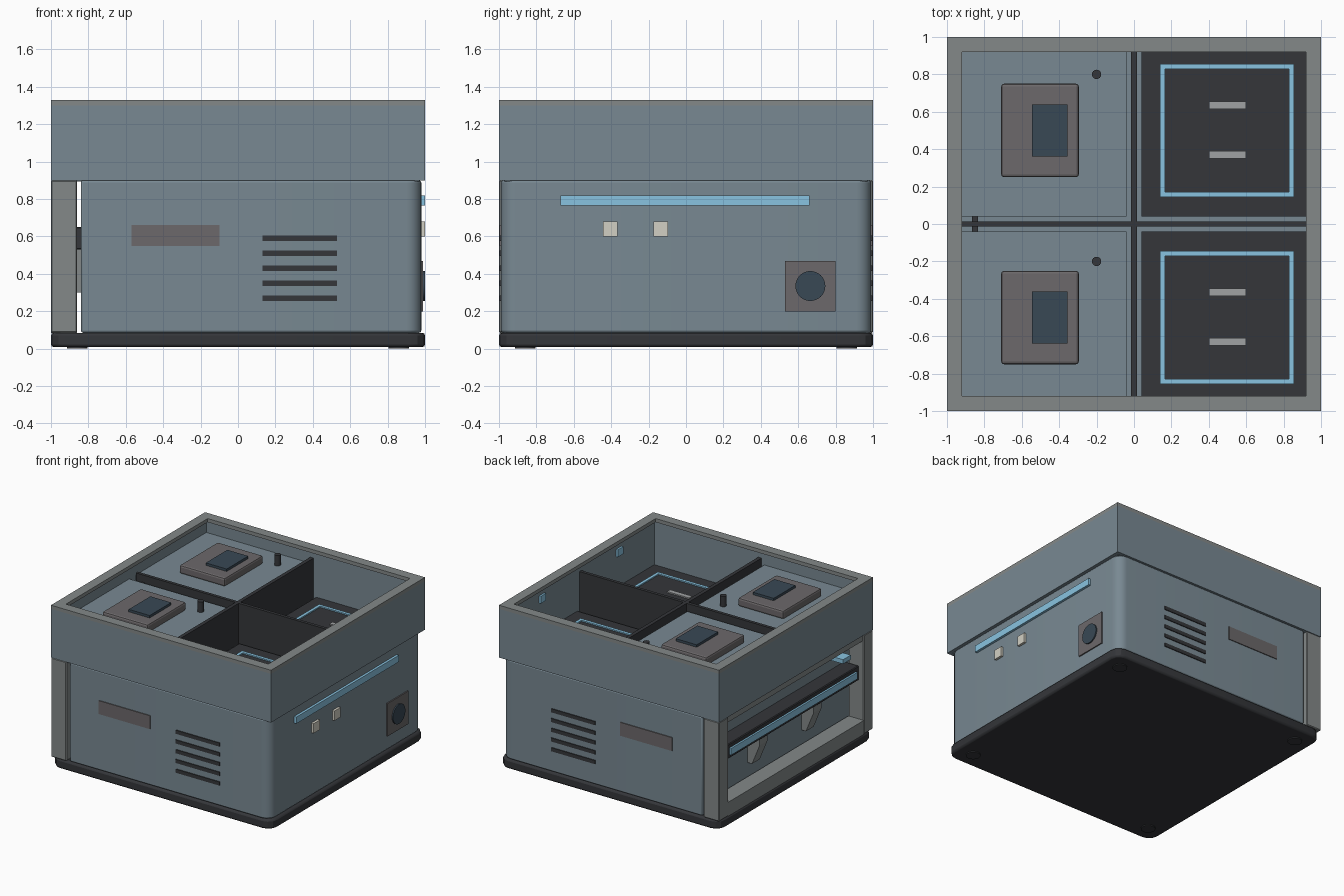
import bpy, bmesh
from math import radians
from mathutils import Matrix

if "Cube" in bpy.data.objects:
    bpy.data.objects.remove(bpy.data.objects["Cube"])


def mat(name, rgb):
    m = bpy.data.materials.new(name)
    m.diffuse_color = (*rgb, 1)
    m.use_nodes = True
    m.node_tree.nodes["Principled BSDF"].inputs["Base Color"].default_value = m.diffuse_color
    return m


STEEL = mat("blue_grey", (0.19, 0.25, 0.29))
TRIM = mat("trim_grey", (0.23, 0.25, 0.25))
WARM = mat("warm_grey", (0.15, 0.14, 0.145))
DARK = mat("charcoal", (0.035, 0.037, 0.042))
SCREEN = mat("screen_navy", (0.04, 0.065, 0.09))
BLUE = mat("light_blue", (0.25, 0.55, 0.75))
CREAM = mat("cream", (0.65, 0.63, 0.55))
PALE = mat("pale_grey", (0.35, 0.36, 0.37))


def finish(name, bm, material, bevel=0, seg=2):
    me = bpy.data.meshes.new(name)
    bmesh.ops.recalc_face_normals(bm, faces=bm.faces)
    bm.to_mesh(me)
    bm.free()
    ob = bpy.data.objects.new(name, me)
    bpy.context.collection.objects.link(ob)
    me.materials.append(material)
    if bevel:
        b = ob.modifiers.new("bevel", 'BEVEL')
        b.width, b.segments = bevel, seg
        b.limit_method = 'ANGLE'
        b.angle_limit = radians(40)
    return ob


def add_box(bm, x0, x1, y0, y1, z0, z1):
    m = (Matrix.Translation(((x0 + x1) / 2, (y0 + y1) / 2, (z0 + z1) / 2))
         @ Matrix.Diagonal((x1 - x0, y1 - y0, z1 - z0, 1)))
    bmesh.ops.create_cube(bm, size=1, matrix=m)


def boxes(name, bounds, material, bevel=0, seg=2):
    bm = bmesh.new()
    for b in bounds:
        add_box(bm, *b)
    return finish(name, bm, material, bevel, seg)


def rounded(name, bounds, material, radius, seg, keep, bevel):
    """Box with chosen vertical edges rounded in plan."""
    bm = bmesh.new()
    add_box(bm, *bounds)
    edges = [e for e in bm.edges
             if abs(e.verts[0].co.z - e.verts[1].co.z) > 0.01 and keep(e.verts[0].co)]
    bmesh.ops.bevel(bm, geom=edges, offset=radius, segments=seg, profile=0.5, affect='EDGES')
    ob = finish(name, bm, material, bevel)
    smooth(ob)
    return ob


def smooth(ob):
    bpy.ops.object.select_all(action='DESELECT')
    ob.select_set(True)
    bpy.context.view_layer.objects.active = ob
    bpy.ops.object.shade_smooth_by_angle(angle=radians(30))


def cylinder(name, at, r, depth, material, axis='Z', seg=32):
    bm = bmesh.new()
    rot = Matrix.Rotation(radians(90), 4, 'Y') if axis == 'X' else Matrix()
    bmesh.ops.create_cone(bm, cap_ends=True, segments=seg, radius1=r, radius2=r,
                          depth=depth, matrix=Matrix.Translation(at) @ rot)
    ob = finish(name, bm, material)
    smooth(ob)


# Base plinth and flush feet
rounded("base", (-1, 1, -1, 1, 0.008, 0.085), DARK, 0.08, 3, lambda c: True, 0.015)
for sx in (-1, 1):
    for sy in (-1, 1):
        cylinder("foot", (sx * 0.86, sy * 0.86, 0.006), 0.055, 0.012, DARK)

# Main body, rounded on the right side
rounded("body", (-0.84, 0.98, -0.99, 0.99, 0.085, 0.9), STEEL, 0.08, 6,
        lambda c: c.x > 0, 0.012)

# Front and back: name plate blanks and vent slats
for s in (-1, 1):
    lo, hi = sorted((s * 0.98, s * 0.997))
    boxes("side_plate", [(-0.57, -0.10, lo, hi, 0.55, 0.66)], WARM)
    boxes("vent_slats", [(0.13, 0.53, lo, hi, z - 0.015, z + 0.015)
                         for z in (0.27, 0.35, 0.43, 0.51, 0.59)], DARK)

# Right face: light bar, indicators and round port
boxes("light_bar", [(0.97, 1.0, -0.67, 0.66, 0.765, 0.82)], BLUE)
boxes("indicators", [(0.97, 1.0, y - 0.04, y + 0.04, 0.6, 0.68)
                     for y in (-0.405, -0.135)], CREAM)
boxes("port_plate", [(0.97, 0.99, 0.53, 0.8, 0.2, 0.47)], WARM)
cylinder("port", (0.985, 0.665, 0.335), 0.08, 0.03, SCREEN, 'X')

# Left side: open frame
boxes("bay_posts", [(-1, -0.86, -1, -0.88, 0.085, 0.9),
                    (-1, -0.86, 0.88, 1, 0.085, 0.9)], TRIM, 0.006, 1)
boxes("bay_rails", [(-1, -0.86, -0.88, 0.88, 0.085, 0.2),
                    (-0.99, -0.86, -0.88, 0.88, 0.85, 0.9)], TRIM)

# Left side: shelf with light strip, brackets and tab
boxes("bay_shelf", [(-0.97, -0.83, -0.86, 0.86, 0.53, 0.65)], DARK, 0.006, 1)
boxes("shelf_strip", [(-0.985, -0.965, -0.82, 0.82, 0.56, 0.615)], BLUE)
boxes("bay_tab", [(-0.98, -0.86, -0.74, -0.64, 0.75, 0.785)], BLUE)
for y in (-0.35, 0.35):
    bm = bmesh.new()
    prof = [(-0.83, 0.3), (-0.83, 0.53), (-0.95, 0.53), (-0.95, 0.47), (-0.88, 0.3)]
    f = bm.faces.new([bm.verts.new((x, y - 0.05, z)) for x, z in prof])
    ext = bmesh.ops.extrude_face_region(bm, geom=[f])["geom"]
    bmesh.ops.translate(bm, vec=(0, 0.1, 0),
                        verts=[v for v in ext if isinstance(v, bmesh.types.BMVert)])
    finish("shelf_bracket", bm, TRIM)

# Upper tray: floor, walls and overhanging rim
boxes("tray_floor", [(-0.97, 0.97, -0.97, 0.97, 0.895, 0.905)], STEEL)
boxes("tray_walls", [(-1, 1, -1, -0.96, 0.9, 1.3), (-1, 1, 0.96, 1, 0.9, 1.3),
                     (-1, -0.96, -0.96, 0.96, 0.9, 1.3),
                     (0.96, 1, -0.96, 0.96, 0.9, 1.3)], STEEL)
boxes("tray_rim", [(-1, 1, -1, -0.92, 1.3, 1.33), (-1, 1, 0.92, 1, 1.3, 1.33),
                   (-1, -0.92, -0.92, 0.92, 1.3, 1.33),
                   (0.92, 1, -0.92, 0.92, 1.3, 1.33)], TRIM)

# Cross dividers
boxes("long_divider", [(-0.92, 0.96, -0.013, 0.013, 0.9, 1.24)], DARK)
boxes("cross_divider", [(-0.015, 0.015, -0.96, 0.96, 0.9, 1.24)], DARK)
boxes("divider_clip", [(-0.865, -0.835, -0.04, 0.04, 0.9, 1.18)], DARK)

for c in (-0.5, 0.5):
    lo, hi = (0.04, 0.96) if c > 0 else (-0.96, -0.04)
    # Left cells: raised deck, device with screen, pin
    boxes("raised_deck", [(-0.96, -0.04, lo, hi, 0.9, 1.19)], STEEL)
    boxes("device", [(-0.71, -0.295, c - 0.25, c + 0.25, 1.19, 1.26)], WARM, 0.015)
    boxes("device_screen", [(-0.545, -0.355, c - 0.14, c + 0.14, 1.25, 1.28)], SCREEN)
    cylinder("pin", (-0.2, c + 0.3, 1.23), 0.025, 0.09, DARK, seg=16)
    # Right cells: deep pad with outline and marker bars
    boxes("deep_pad", [(0.04, 0.96, lo, hi, 0.9, 0.925)], DARK)
    a, b, w, h = 0.14, 0.855, 0.025, 0.355
    z = (0.92, 0.935)
    boxes("pad_outline", [(a, b, c - h, c - h + w, *z), (a, b, c + h - w, c + h, *z),
                          (a, a + w, c - h + w, c + h - w, *z),
                          (b - w, b, c - h + w, c + h - w, *z)], BLUE)
    boxes("pad_bars", [(0.4, 0.6, c + d - 0.02, c + d + 0.02, *z)
                       for d in (-0.13, 0.135)], PALE)
    boxes("wall_sensor", [(0.945, 0.965, c - 0.035, c + 0.035, 1.18, 1.24)], BLUE)
